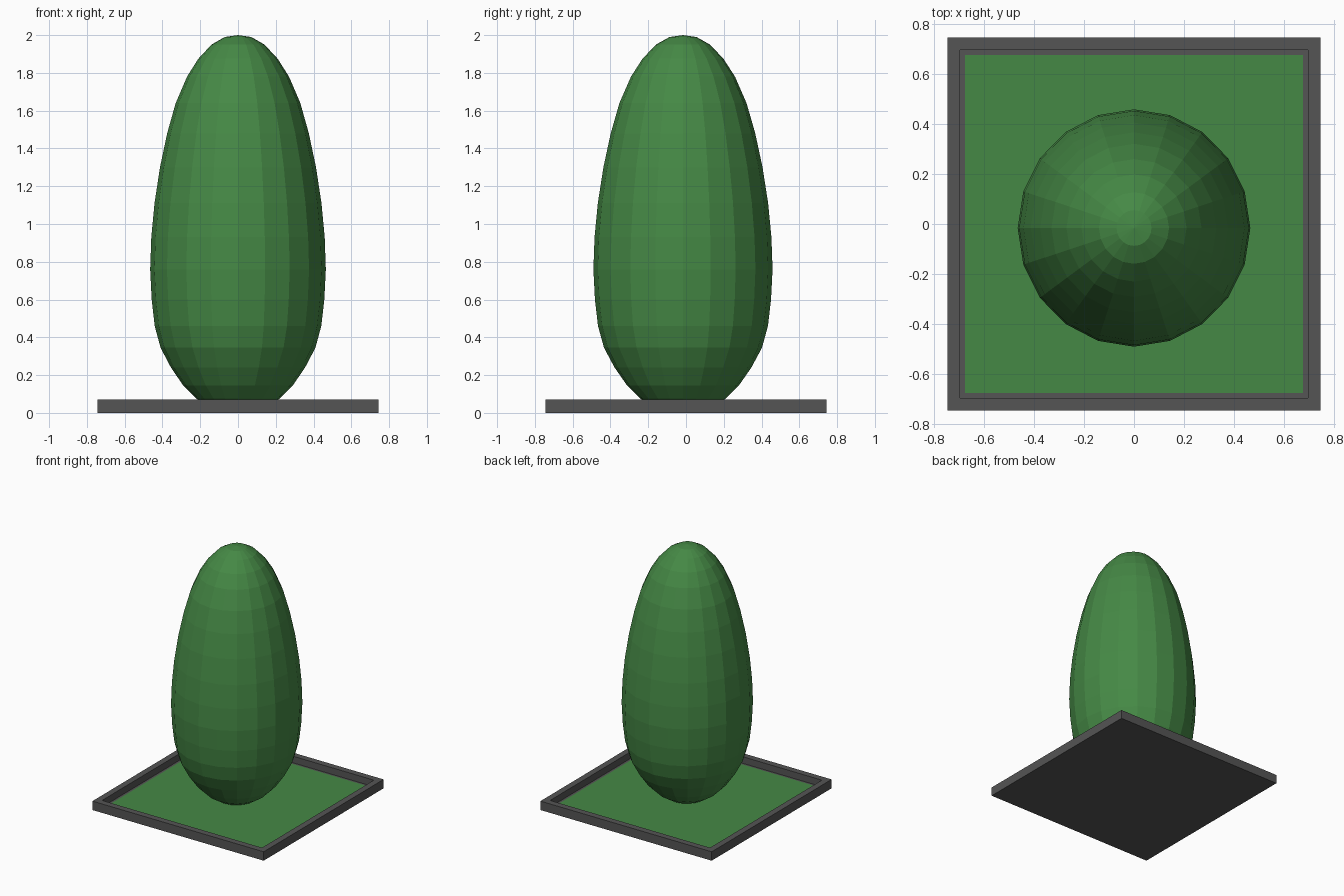
import bpy, bmesh, math

if "Cube" in bpy.data.objects:
    bpy.data.objects.remove(bpy.data.objects["Cube"])


def material(name, rgb):
    m = bpy.data.materials.new(name)
    m.diffuse_color = (*rgb, 1)
    m.use_nodes = True
    m.node_tree.nodes["Principled BSDF"].inputs["Base Color"].default_value = m.diffuse_color
    return m


def add_object(name, bm, mat):
    bmesh.ops.recalc_face_normals(bm, faces=bm.faces)
    mesh = bpy.data.meshes.new(name)
    bm.to_mesh(mesh)
    bm.free()
    mesh.materials.append(mat)
    ob = bpy.data.objects.new(name, mesh)
    bpy.context.collection.objects.link(ob)
    return ob


green = material("leaf_green", (0.06, 0.25, 0.06))
grey = material("stone_grey", (0.09, 0.09, 0.09))

OUTER, INNER, HEIGHT, SOIL = 0.745, 0.675, 0.07, 0.02

# Stone border: a slab with its top face inset and sunk
bm = bmesh.new()
bmesh.ops.create_cube(bm, size=1)
for v in bm.verts:
    v.co = (v.co.x * 2 * OUTER, v.co.y * 2 * OUTER, (v.co.z + 0.5) * HEIGHT)
bm.normal_update()
top = max(bm.faces, key=lambda f: f.calc_center_median().z)
bmesh.ops.inset_region(bm, faces=[top], thickness=OUTER - INNER)
wall = bmesh.ops.extrude_discrete_faces(bm, faces=[top])["faces"][0]
for v in wall.verts:
    v.co.z = SOIL - 0.002
add_object("stone_border", bm, grey)

# Grass filling the border
bm = bmesh.new()
bmesh.ops.create_grid(bm, x_segments=1, y_segments=1, size=INNER)
for v in bm.verts:
    v.co.z = SOIL
add_object("grass", bm, green)

# Clipped bush: 20-sided revolved profile (radius, height), slightly deeper than wide
profile = [(0.07, 1.99), (0.14, 1.95), (0.21, 1.875), (0.27, 1.78), (0.33, 1.64),
           (0.375, 1.48), (0.413, 1.30), (0.442, 1.11), (0.459, 0.93), (0.465, 0.76),
           (0.457, 0.60), (0.441, 0.46), (0.41, 0.345), (0.355, 0.24), (0.29, 0.145),
           (0.22, 0.075), (0.15, 0.03), (0.07, 0.005)]
SIDES, DEPTH, SHIFT = 20, 1.02, -0.016
bm = bmesh.new()
rings = []
for r, z in profile:
    angles = [math.tau * i / SIDES for i in range(SIDES)]
    rings.append([bm.verts.new((r * math.cos(a), r * DEPTH * math.sin(a) + SHIFT, z))
                  for a in angles])
tip = bm.verts.new((0, SHIFT, 2.0))
base = bm.verts.new((0, SHIFT, 0.0))
for i in range(SIDES):
    j = (i + 1) % SIDES
    for a, b in zip(rings, rings[1:]):
        bm.faces.new((a[i], b[i], b[j], a[j]))
    bm.faces.new((tip, rings[0][i], rings[0][j]))
    bm.faces.new((base, rings[-1][j], rings[-1][i]))
add_object("bush", bm, green)
